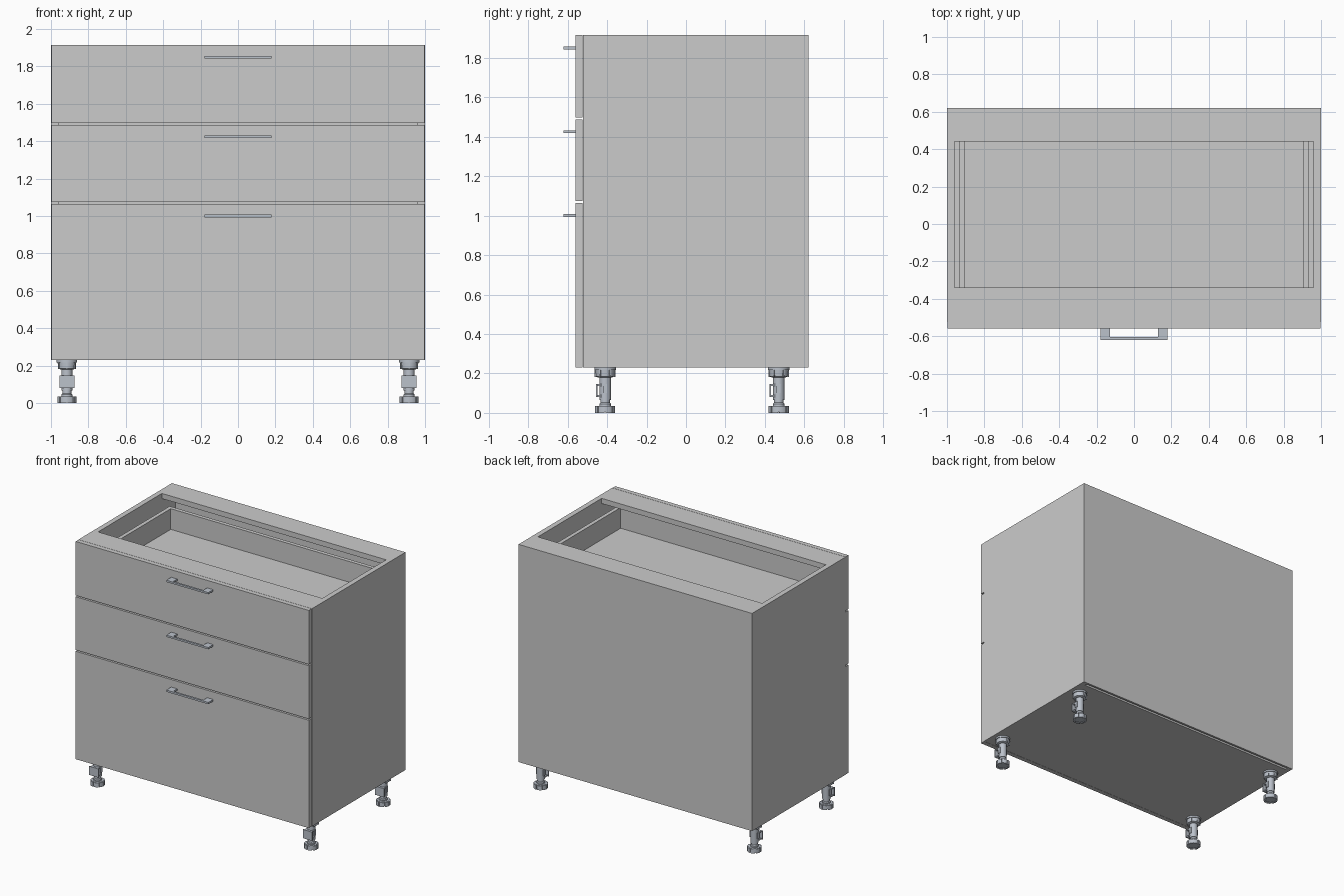
import bpy, bmesh, math
from mathutils import Matrix, Vector

if "Cube" in bpy.data.objects:
    bpy.data.objects.remove(bpy.data.objects["Cube"])

steel = bpy.data.materials.new("steel_grey")
steel.diffuse_color = (0.50, 0.54, 0.60, 1)
steel.use_nodes = True
steel.node_tree.nodes["Principled BSDF"].inputs["Base Color"].default_value = steel.diffuse_color


def make(name, bm, mat=None):
    bmesh.ops.recalc_face_normals(bm, faces=bm.faces)
    me = bpy.data.meshes.new(name)
    bm.to_mesh(me)
    bm.free()
    ob = bpy.data.objects.new(name, me)
    bpy.context.collection.objects.link(ob)
    if mat:
        me.materials.append(mat)
    return ob


def add_box(bm, x0, x1, y0, y1, z0, z1, rot=None):
    m = Matrix.Translation(((x0 + x1) / 2, (y0 + y1) / 2, (z0 + z1) / 2)) @ \
        Matrix.Diagonal((x1 - x0, y1 - y0, z1 - z0, 1))
    bmesh.ops.create_cube(bm, size=1, matrix=(rot or Matrix()) @ m)


def box(name, *dims, mat=None):
    bm = bmesh.new()
    add_box(bm, *dims)
    return make(name, bm, mat)


def prism(name, pts, z0, z1, mat=None):
    # closed xy outline extruded in z
    bm = bmesh.new()
    f = bm.faces.new([bm.verts.new((x, y, z0)) for x, y in pts])
    r = bmesh.ops.extrude_face_region(bm, geom=[f])
    bmesh.ops.translate(bm, vec=(0, 0, z1 - z0),
                        verts=[v for v in r["geom"] if isinstance(v, bmesh.types.BMVert)])
    return make(name, bm, mat)


def add_lathe(bm, profile, seg=32):
    vs = [bm.verts.new((r, 0, z)) for r, z in profile]
    es = [bm.edges.new(p) for p in zip(vs, vs[1:])]
    bmesh.ops.spin(bm, geom=vs + es, cent=(0, 0, 0), axis=(0, 0, 1),
                   angle=2 * math.pi, steps=seg)
    bmesh.ops.remove_doubles(bm, verts=bm.verts, dist=1e-5)


BOT, TOP, T = 0.23, 1.915, 0.04
FRONT, CARC, BACK = -0.56, -0.523, 0.62

# Carcass panels
for s, n in ((-1, "left"), (1, "right")):
    x0, x1 = sorted((s * 1.0, s * (1 - T)))
    box(n + "_side_panel", x0, x1, CARC, 0.604, BOT, TOP)
box("bottom_panel", -0.96, 0.96, CARC, 0.585, BOT, BOT + T)
box("back_panel", -1, 1, 0.604, BACK, BOT, TOP)
box("front_top_rail", -0.96, 0.96, CARC, -0.34, TOP - T, TOP)
box("back_top_rail", -0.96, 0.96, 0.44, 0.604, TOP - T, TOP)

# Drawers: (name, front bottom, front top, box bottom, box top, handle height)
drawers = (("top", 1.497, TOP, 1.61, 1.80, 1.85),
           ("middle", 1.075, 1.487, 1.19, 1.38, 1.425),
           ("bottom", BOT, 1.065, 0.35, 0.95, 1.0))
for n, f0, f1, b0, b1, h in drawers:
    box(n + "_drawer_front", -0.998, 0.998, FRONT, CARC - 0.002, f0, f1)
    # Drawer box: two sides, front and back walls, floor
    bm = bmesh.new()
    for s in (-1, 1):
        x0, x1 = sorted((s * 0.905, s * 0.935))
        add_box(bm, x0, x1, CARC, 0.50, b0, b1)
    add_box(bm, -0.905, 0.905, CARC, CARC + 0.03, b0, b1)
    add_box(bm, -0.905, 0.905, 0.47, 0.50, b0, b1)
    add_box(bm, -0.905, 0.905, CARC + 0.03, 0.47, b0, b0 + 0.03)
    make(n + "_drawer_box", bm)
    # Drawer runners
    for s, side in ((-1, "left"), (1, "right")):
        x0, x1 = sorted((s * 0.935, s * 0.96))
        box(f"{n}_{side}_runner", x0, x1, -0.50, 0.46, b0, b0 + 0.05)
    # U-shaped bar handle
    prism(n + "_handle",
          [(-0.18, FRONT), (-0.18, -0.62), (0.18, -0.62), (0.18, FRONT),
           (0.128, FRONT), (0.128, -0.605), (-0.128, -0.605), (-0.128, FRONT)],
          h - 0.007, h + 0.007, steel)


def leg_mesh():
    bm = bmesh.new()
    # Mounting flange, stem and foot plate
    add_lathe(bm, [(0, BOT), (0.055, BOT), (0.055, 0.217), (0.049, 0.217), (0.047, 0.185),
                   (0.036, 0.18), (0.029, 0.18), (0.029, 0.066), (0.024, 0.066), (0.024, 0.052),
                   (0.029, 0.046), (0.029, 0.036), (0.044, 0.036), (0.044, 0.004), (0, 0.004)])
    # Castellated foot rim
    for i in range(8):
        a0 = math.tau * (i + 0.08) / 8
        a1 = math.tau * (i + 0.92) / 8
        arc = [a0 + (a1 - a0) * k / 4 for k in range(5)]
        pts = [(0.051 * math.cos(a), 0.051 * math.sin(a)) for a in arc] + \
              [(0.036 * math.cos(a), 0.036 * math.sin(a)) for a in reversed(arc)]
        f = bm.faces.new([bm.verts.new((x, y, 0)) for x, y in pts])
        r = bmesh.ops.extrude_face_region(bm, geom=[f])
        bmesh.ops.translate(bm, vec=(0, 0, 0.034),
                            verts=[v for v in r["geom"] if isinstance(v, bmesh.types.BMVert)])
    # Flange ribs
    for i in range(6):
        add_box(bm, 0.044, 0.053, -0.004, 0.004, 0.182, 0.218,
                Matrix.Rotation(math.tau * i / 6 + math.pi / 6, 4, "Z"))
    # Plinth clip on the front of the stem
    add_box(bm, -0.04, 0.04, -0.046, -0.039, 0.08, 0.147)
    for z in (0.08, 0.137):
        add_box(bm, -0.032, 0.032, -0.039, -0.01, z, z + 0.01)
    for s in (-1, 1):
        x0, x1 = sorted((s * 0.028, s * 0.034))
        add_box(bm, x0, x1, -0.012, 0.010, 0.10, 0.147)
    return bm


# Four adjustable legs sharing one mesh
first = make("front_left_leg", leg_mesh(), steel)
bpy.context.view_layer.objects.active = first
first.select_set(True)
bpy.ops.object.shade_smooth_by_angle(angle=math.radians(30))
first.location = (-0.915, -0.41, 0)
for n, x, y in (("front_right_leg", 0.915, -0.41), ("back_left_leg", -0.915, 0.47),
                ("back_right_leg", 0.915, 0.47)):
    ob = first.copy()
    ob.name = n
    ob.location = (x, y, 0)
    bpy.context.collection.objects.link(ob)
